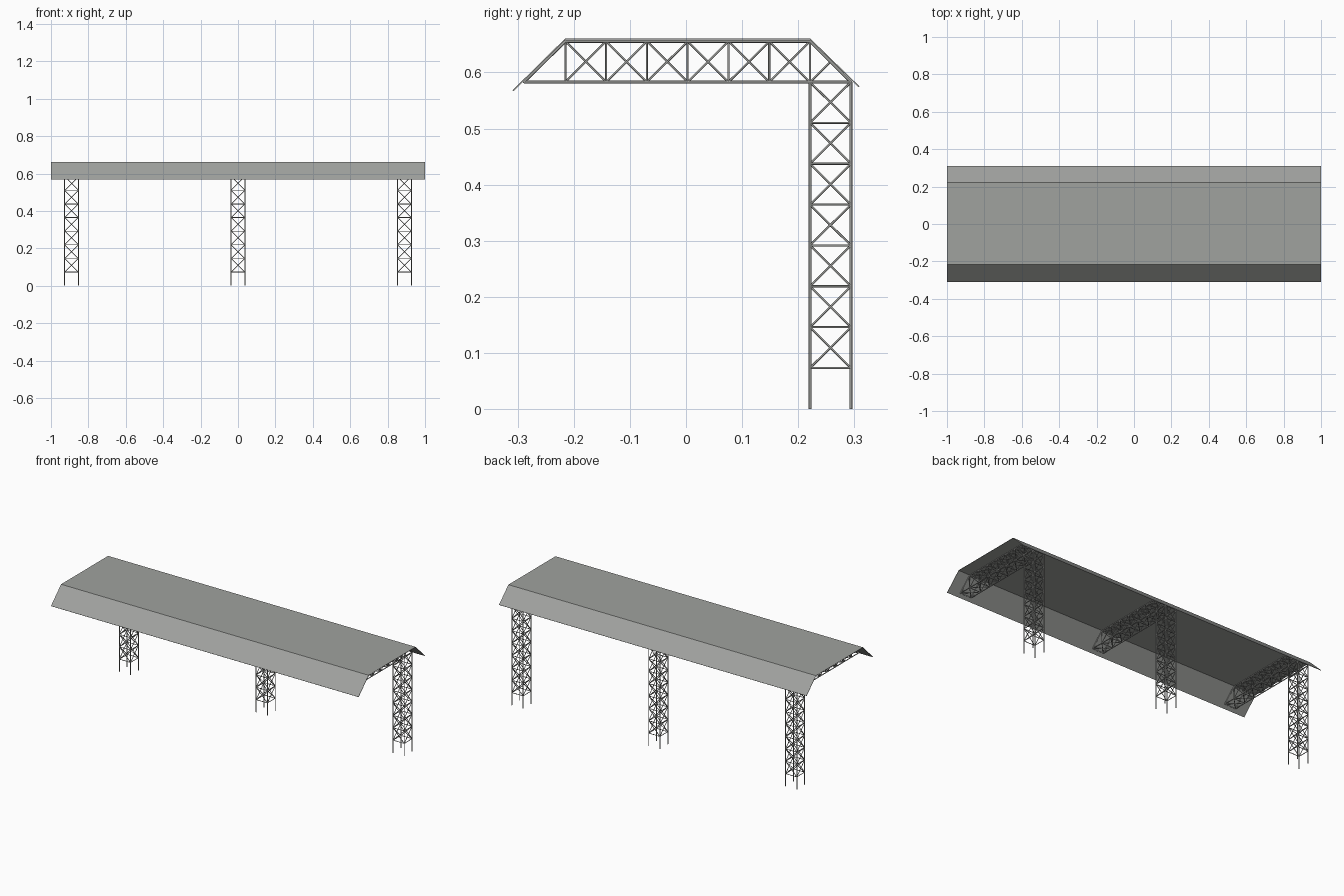
import bpy, bmesh
from mathutils import Vector, Matrix

if "Cube" in bpy.data.objects:
    bpy.data.objects.remove(bpy.data.objects["Cube"])


def material(name, rgb):
    m = bpy.data.materials.new(name)
    m.diffuse_color = (*rgb, 1)
    m.use_nodes = True
    m.node_tree.nodes["Principled BSDF"].inputs["Base Color"].default_value = m.diffuse_color
    return m


ROOF = material("roof grey", (0.35, 0.36, 0.345))
STEEL = material("steel grey", (0.33, 0.335, 0.32))

P = 0.0728            # truss panel size
H = P / 2             # half width along x
Y0, Y1 = 0.221, 0.294  # column front and back
Z0, Z1 = 0.583, 0.6555  # beam bottom and top
YF, YT = -0.289, -0.215  # beam tip, first beam upright
CHORD, BRACE = 0.0026, 0.0019


def rod(bm, a, b, r):
    a, b = Vector(a), Vector(b)
    d = b - a
    rot = d.to_track_quat('Z', 'Y').to_matrix().to_4x4()
    bmesh.ops.create_cone(bm, cap_ends=True, segments=8, radius1=r, radius2=r,
                          depth=d.length, matrix=Matrix.Translation((a + b) / 2) @ rot)


def cross(bm, a, b, c, d):
    """X brace in the panel a-b-c-d."""
    rod(bm, a, c, BRACE)
    rod(bm, b, d, BRACE)


def lattice(bm, rings):
    """Square frames joined by X braces on all four sides."""
    for q in rings:
        for i in range(4):
            rod(bm, q[i], q[(i + 1) % 4], BRACE)
    for p, q in zip(rings, rings[1:]):
        for i in range(4):
            j = (i + 1) % 4
            cross(bm, p[i], p[j], q[j], q[i])


bm = bmesh.new()
# column lattice
lattice(bm, [[(-H, Y0, z), (H, Y0, z), (H, Y1, z), (-H, Y1, z)]
             for z in [Z0 - k * P for k in range(8)]])
# beam lattice
lattice(bm, [[(-H, y, Z0), (H, y, Z0), (H, y, Z1), (-H, y, Z1)]
             for y in [YT + (Y0 - YT) * k / 6 for k in range(7)]])
# long chords and sloping ends
for x in (-H, H):
    for y in (Y0, Y1):
        rod(bm, (x, y, 0), (x, y, Z0), CHORD)
    rod(bm, (x, YF, Z0), (x, Y1, Z0), CHORD)
    rod(bm, (x, YT, Z1), (x, Y0, Z1), CHORD)
    rod(bm, (x, YF, Z0), (x, YT, Z1), CHORD)
    rod(bm, (x, Y0, Z1), (x, Y1, Z0), CHORD)
    rod(bm, (x, Y0, Z0), (x, (Y0 + Y1) / 2, (Z0 + Z1) / 2), BRACE)
# tip cross bar and bracing under the tip
rod(bm, (-H, YF, Z0), (H, YF, Z0), BRACE)
cross(bm, (-H, YF, Z0), (H, YF, Z0), (H, YT, Z0), (-H, YT, Z0))

mesh = bpy.data.meshes.new("truss_frame")
bm.to_mesh(mesh)
bm.free()
mesh.materials.append(STEEL)
for p in mesh.polygons:
    p.use_smooth = len(p.vertices) == 4
for name, x in (("left", -0.89), ("middle", 0.0), ("right", 0.89)):
    o = bpy.data.objects.new(name + "_truss_frame", mesh)
    o.location.x = x
    bpy.context.collection.objects.link(o)

# folded roof sheet
T = 0.0022
outer = [(-0.309, 0.5685), (-0.2155, 0.6605), (0.2215, 0.6605), (0.309, 0.5755)]
bm = bmesh.new()
rows = [[bm.verts.new((x, y, z)) for y, z in outer] for x in (-1, 1)]
for i in range(3):
    bm.faces.new((rows[0][i], rows[1][i], rows[1][i + 1], rows[0][i + 1]))
mesh = bpy.data.meshes.new("roof_sheet")
bm.to_mesh(mesh)
bm.free()
mesh.materials.append(ROOF)
roof = bpy.data.objects.new("roof_sheet", mesh)
bpy.context.collection.objects.link(roof)
s = roof.modifiers.new("thickness", 'SOLIDIFY')
s.thickness = T
s.offset = -1
